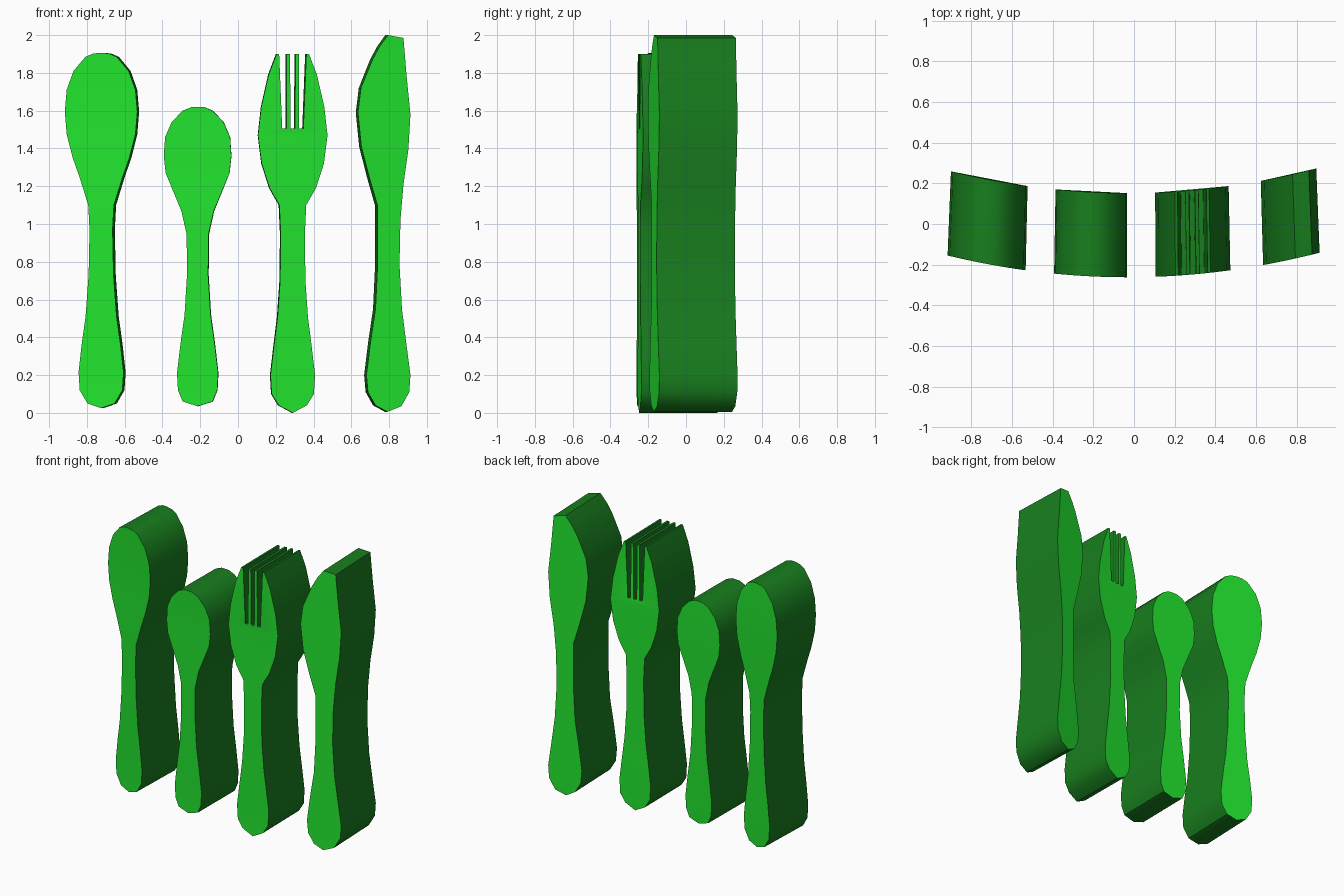
import bpy, bmesh, math
from mathutils import Vector
from mathutils.geometry import tessellate_polygon

if "Cube" in bpy.data.objects:
    bpy.data.objects.remove(bpy.data.objects["Cube"])

DEPTH = 0.414


def make_material(name, color):
    mat = bpy.data.materials.new(name)
    mat.diffuse_color = (*color, 1)
    mat.use_nodes = True
    mat.node_tree.nodes["Principled BSDF"].inputs["Base Color"].default_value = mat.diffuse_color
    return mat


face_green = make_material("face_green", (0.016, 0.78, 0.028))
side_green = make_material("side_green", (0.009, 0.21, 0.013))


def bend(x, z, t):
    """Place a profile point on the shallow arc; t = 0 front, 1 back."""
    return (x * (1 - 0.018 * t), -0.262 + 0.136 * (x + 0.03) ** 2 + DEPTH * t, z)


def mirrored(cx, half, crown=()):
    """Closed outline from (half width, z) pairs, bottom to top, plus a crown left to right."""
    left = [(cx - h, z) for h, z in half]
    right = [(cx + h, z) for h, z in reversed(half) if h > 0]
    return left + [(cx + x, z) for x, z in crown] + right


def extrude_outline(name, outline):
    bm = bmesh.new()
    front = [bm.verts.new(bend(x, z, 0)) for x, z in outline]
    back = [bm.verts.new(bend(x, z, 1)) for x, z in outline]
    # Bright front and back, triangulated in the flat outline
    for tri in tessellate_polygon([[Vector((x, z, 0)) for x, z in outline]]):
        bm.faces.new([front[i] for i in tri])
        bm.faces.new([back[i] for i in reversed(tri)])
    # Dark rim
    n = len(outline)
    for i in range(n):
        j = (i + 1) % n
        rim = bm.faces.new((front[i], back[i], back[j], front[j]))
        rim.material_index = 1
    bmesh.ops.recalc_face_normals(bm, faces=bm.faces)
    mesh = bpy.data.meshes.new(name)
    bm.to_mesh(mesh)
    bm.free()
    obj = bpy.data.objects.new(name, mesh)
    bpy.context.collection.objects.link(obj)
    mesh.materials.append(face_green)
    mesh.materials.append(side_green)
    bpy.ops.object.select_all(action='DESELECT')
    obj.select_set(True)
    bpy.context.view_layer.objects.active = obj
    bpy.ops.object.shade_smooth_by_angle(angle=math.radians(40))
    return obj


# Large spoon
extrude_outline("large_spoon", mirrored(-0.725, [
    (0, .025), (.072, .05), (.113, .12), (.119, .215), (.103, .36), (.082, .51),
    (.066, .73), (.061, .97), (.068, 1.10), (.113, 1.245), (.150, 1.35),
    (.182, 1.475), (.192, 1.595), (.182, 1.71), (.146, 1.81), (.083, 1.885),
    (.04, 1.903)], [(0, 1.906)]))

# Small spoon
extrude_outline("small_spoon", mirrored(-0.214, [
    (0, .035), (.079, .06), (.104, .12), (.109, .21), (.090, .37), (.069, .52),
    (.056, .73), (.058, .945), (.085, 1.066), (.132, 1.18), (.169, 1.27),
    (.179, 1.36), (.172, 1.46), (.137, 1.54), (.079, 1.60)],
    [(-.03, 1.62), (.03, 1.62)]))

# Fork: the crown runs down and up the three slits
tines = [(-.072, 1.9), (-.056, 1.505), (-.034, 1.505), (-.033, 1.9),
         (-.015, 1.9), (-.011, 1.505)]
extrude_outline("fork", mirrored(0.29, [
    (0, 0), (.075, .04), (.112, .10), (.118, .20), (.099, .36), (.080, .51),
    (.067, .70), (.064, .945), (.071, 1.10), (.123, 1.19), (.165, 1.32),
    (.184, 1.47), (.167, 1.62), (.128, 1.79), (.086, 1.90)],
    tines + [(-x, z) for x, z in reversed(tines)]))

# Knife: asymmetric blade with a slanted blunt tip
extrude_outline("knife", [
    (.791, .006), (.728, .04), (.688, .11), (.680, .20), (.701, .37), (.728, .55),
    (.738, .76), (.738, 1.10), (.696, 1.245), (.653, 1.41), (.635, 1.59),
    (.651, 1.72), (.712, 1.87), (.750, 1.94), (.794, 2.0), (.876, 1.985),
    (.892, 1.79), (.913, 1.58), (.902, 1.395), (.876, 1.21), (.860, 1.02),
    (.855, .785), (.868, .55), (.892, .36), (.913, .20), (.907, .11), (.865, .035)])
